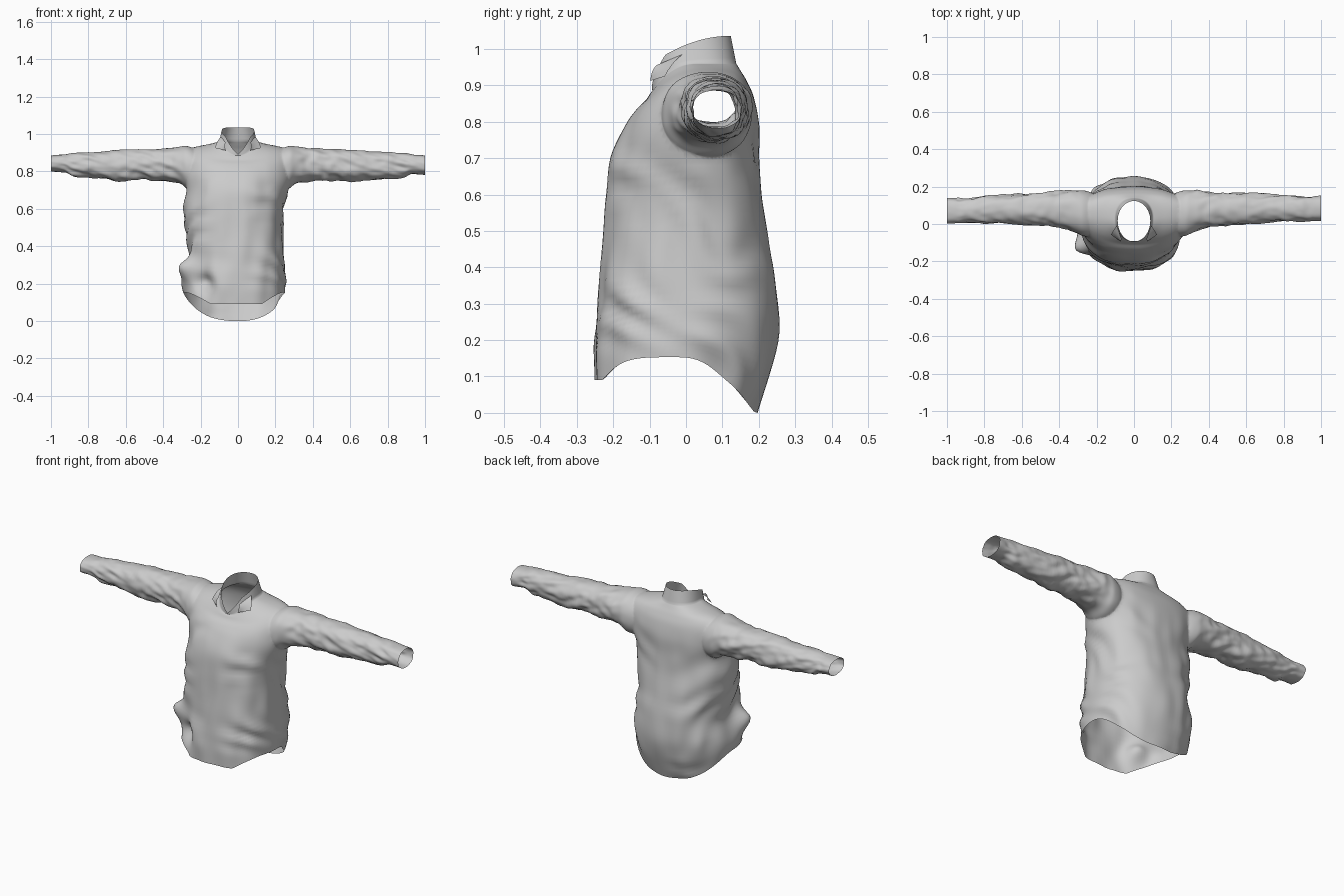
import bpy, bmesh, math
from mathutils import Vector, noise

if "Cube" in bpy.data.objects:
    bpy.data.objects.remove(bpy.data.objects["Cube"])

N = 96  # points around every ring


def resample(rows, per):
    """Catmull-Rom through table rows."""
    out = []
    for i in range(len(rows) - 1):
        quad = rows[max(i - 1, 0)], rows[i], rows[i + 1], rows[min(i + 2, len(rows) - 1)]
        for k in range(per):
            t = k / per
            out.append([0.5 * (2 * b + (c - a) * t + (2 * a - 5 * b + 4 * c - d) * t * t
                               + (3 * b - a - 3 * c + d) * t ** 3) for a, b, c, d in zip(*quad)])
    return out + [list(rows[-1])]


def spow(v, p):
    return math.copysign(abs(v) ** p, v)


def gauss(co, c, r):
    return math.exp(-((co - Vector(c)).length / r) ** 2)


def loft(name, rings, cap_a, cap_b):
    """Closed tube with fan caps around two marker points."""
    bm = bmesh.new()
    vs = [[bm.verts.new(p) for p in ring] for ring in rings]
    for a, b in zip(vs, vs[1:]):
        for i in range(N):
            j = (i + 1) % N
            bm.faces.new((a[i], a[j], b[j], b[i]))
    for ring, c in ((vs[0], cap_a), (vs[-1], cap_b)):
        cv = bm.verts.new(c)
        for i in range(N):
            bm.faces.new((ring[i], ring[(i + 1) % N], cv))
    bmesh.ops.recalc_face_normals(bm, faces=bm.faces)
    me = bpy.data.meshes.new(name)
    bm.to_mesh(me)
    bm.free()
    ob = bpy.data.objects.new(name, me)
    bpy.context.collection.objects.link(ob)
    return ob


# Torso: z front, z side, z back, x left, x right, y front, y widest, y back
torso_rows = [
    (.09, .153, .00, -.29, .250, -.250, -.02, .193),
    (.15, .20, .10, -.295, .255, -.250, 0, .228),
    (.23, .26, .22, -.29, .252, -.246, 0, .253),
    (.34, .35, .34, -.265, .243, -.238, 0, .248),
    (.46, .46, .46, -.28, .238, -.228, .01, .229),
    (.60, .60, .60, -.29, .240, -.215, .02, .208),
    (.70, .70, .70, -.272, .263, -.203, .035, .20),
    (.79, .79, .79, -.29, .29, -.165, .055, .20),
    (.835, .87, .865, -.29, .29, -.135, .07, .187),
    (.86, .925, .91, -.245, .245, -.11, .07, .168),
    (.878, .947, .94, -.15, .15, -.098, .05, .15),
    (.884, .960, .96, -.10, .10, -.092, .03, .138),
]


def torso_point(row, a):
    zf, zs, zb, xl, xr, yf, yc, yb = row
    c, s = spow(math.cos(a), .86), spow(math.sin(a), .86)
    x = c * (xr if c > 0 else -xl)
    y = yc + s * ((yb - yc) if s > 0 else (yc - yf))
    w = math.sin(a) ** 2
    if zs < .3:  # shirt-tail hem: flat in front, long slope behind
        w = min(1, (1.25 * w) ** 2) if s < 0 else w * (1.4 - .4 * w)
    return Vector((x, y, zs + w * ((zb if s > 0 else zf) - zs)))


def torso_folds(p):
    out = Vector((p.x, p.y, 0)).normalized()
    fade = max(0, min(1, (.86 - p.z) / .15))
    side = min(1, abs(p.x) / .2)
    drag = math.sin(38 * (p.z + .9 * p.y) + 5 * noise.noise(p * 4))
    d = .009 * drag * side * (.5 + noise.noise(p * 5 + Vector((3, 1, 7))))
    d += .009 * noise.noise(Vector((p.x * 13, p.y * 9, p.z * 4)))
    q = p + out * d * fade
    # bunched cloth low on one side
    q += Vector((-.045, -.02, .015)) * gauss(p, (-.27, -.11, .28), .055)
    q += Vector((.03, .05, .01)) * gauss(p, (-.18, -.19, .20), .05)
    q += Vector((0, -.012, 0)) * gauss(p, (-.10, -.23, .20), .05)
    return q


angles = [2 * math.pi * i / N for i in range(N)]
rings = [[torso_folds(torso_point(r, a)) for a in angles] for r in resample(torso_rows, 5)]

# Standing collar: neck ring blended up to a V-fronted rim
rim = []
for a in angles:
    x, y = .087 * math.cos(a), .018 + math.sin(a) * (.105 if math.sin(a) > 0 else .112)
    back = (y + .094) / .217
    top = .960 + .076 * (1 - (1 - back) ** 2)
    rim.append(Vector((x, y, min(.892 + .85 * abs(x) + 1.0 * (y + .094), top))))
neck = rings[-1]
rings += [[p.lerp(q, k / 5) for p, q in zip(neck, rim)] for k in range(1, 6)]
hem_mark, neck_mark = Vector((0, 0, .1)), Vector((0, .02, .95))
shirt = loft("shirt", rings, hem_mark, neck_mark)

# Sleeves: x, y front, y back, z bottom, z top
sleeve_rows = [
    (.17, .01, .13, .77, .88),
    (.22, -.06, .165, .71, .915),
    (.27, -.065, .18, .705, .936),
    (.31, -.048, .18, .735, .933),
    (.37, -.025, .176, .748, .926),
    (.45, -.01, .17, .748, .920),
    (.53, -.005, .168, .757, .918),
    (.62, .0, .165, .745, .917),
    (.72, .012, .16, .755, .906),
    (.80, .013, .156, .765, .903),
    (.88, .018, .150, .765, .898),
    (.93, .018, .147, .783, .892),
    (1.0, .016, .152, .780, .886),
]


def sleeve_rings(sign):
    out = []
    for x, yf, yb, zb, zt in resample(sleeve_rows, 6):
        far = max(0, (x - .5) / .5)
        shift = -.014 * far if sign < 0 else 0
        if sign < 0:
            zb += .02 * far ** 3
        ring = []
        for a in angles:
            c, s = spow(math.cos(a), .9), spow(math.sin(a), .9)
            p = Vector((sign * x, 0, 0))
            f = noise.noise(Vector((sign * x * 12 + 2 * s, c * 1.4, s * 1.4)))
            f += .6 * noise.noise(Vector((sign * x * 25, c * 2 + 5, s * 2)))
            k = 1 + .13 * f * min(1, max(0, (x - .25) / .12)) * (1 if x < .95 else .4)
            p.y = (yf + yb) / 2 + shift + c * (yb - yf) / 2 * k
            p.z = (zb + zt) / 2 + s * (zt - zb) / 2 * (k if s < 0 else 1 + (k - 1) * .5)
            ring.append(p)
        out.append(ring)
    return out


marks = [hem_mark, neck_mark]
for sign, name in ((1, "sleeve_right"), (-1, "sleeve_left")):
    end = Vector((sign, .08, .835))
    marks.append(end)
    sleeve = loft(name, sleeve_rings(sign), (sign * .17, .07, .82), end)
    mod = shirt.modifiers.new(name, 'BOOLEAN')
    mod.operation, mod.solver, mod.object = 'UNION', 'EXACT', sleeve
    sleeve.hide_render = True

# Fuse the parts, then open hem, neck and cuffs
dg = bpy.context.evaluated_depsgraph_get()
fused = bpy.data.meshes.new_from_object(shirt.evaluated_get(dg))
shirt.modifiers.clear()
shirt.data = fused
for n in ("sleeve_right", "sleeve_left"):
    bpy.data.objects.remove(bpy.data.objects[n])
bm = bmesh.new()
bm.from_mesh(fused)
caps = [v for v in bm.verts if any((v.co - m).length < 1e-3 for m in marks)]
bmesh.ops.delete(bm, geom=caps, context='VERTS')
# soften the armhole seam
seam = [v for v in bm.verts if .17 < abs(v.co.x) < .33 and v.co.z > .67]
for _ in range(4):
    bmesh.ops.smooth_vert(bm, verts=seam, factor=.5, use_axis_x=True, use_axis_y=True, use_axis_z=True)
bm.to_mesh(fused)
bm.free()

# Folded collar wings: small flaps lying against the neck
corners = [Vector(c) for c in ((.092, -.01, .985), (.066, -.082, .955), (.065, -.098, .912), (.122, -.058, .925))]
bm = bmesh.new()
for sign in (1, -1):
    A, B, C, D = [Vector((c.x * sign, c.y, c.z)) for c in corners]
    grid = []
    for i in range(7):
        u = i / 6
        row = []
        for j in range(5):
            v = j / 4
            p = A.lerp(B, u).lerp(D.lerp(C, u), v)
            bulge = .007 * math.sin(math.pi * v)
            row.append(bm.verts.new(p + Vector((sign * .7, -.5, .4)) * bulge))
        grid.append(row)
    for r, q in zip(grid, grid[1:]):
        for j in range(4):
            bm.faces.new((r[j], q[j], q[j + 1], r[j + 1]))
me = bpy.data.meshes.new("collar_wings")
bm.to_mesh(me)
bm.free()
wings = bpy.data.objects.new("collar_wings", me)
bpy.context.collection.objects.link(wings)

for ob in (shirt, wings):
    for poly in ob.data.polygons:
        poly.use_smooth = True
